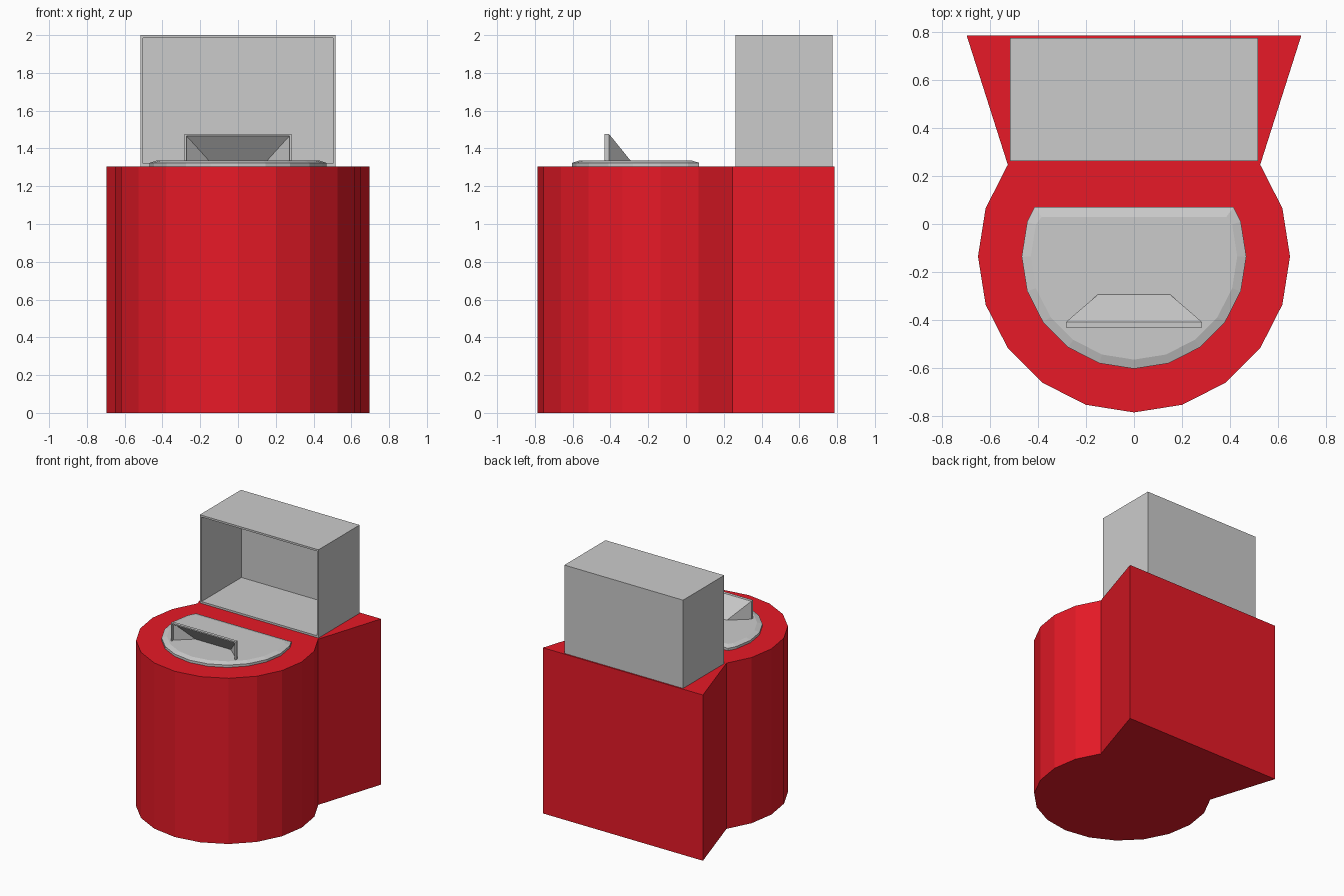
import bpy, bmesh
from math import sin, cos, radians

if "Cube" in bpy.data.objects:
    bpy.data.objects.remove(bpy.data.objects["Cube"])

CY = -0.135   # centre of the round front section
TOP = 1.305   # height of the red base


def material(name, rgba):
    m = bpy.data.materials.new(name)
    m.diffuse_color = rgba
    m.use_nodes = True
    m.node_tree.nodes["Principled BSDF"].inputs["Base Color"].default_value = m.diffuse_color
    return m


def make(name, verts, faces, mat=None, wall=0):
    bm = bmesh.new()
    vs = [bm.verts.new(v) for v in verts]
    for f in faces:
        bm.faces.new([vs[i] for i in f])
    bmesh.ops.recalc_face_normals(bm, faces=bm.faces)
    me = bpy.data.meshes.new(name)
    bm.to_mesh(me)
    bm.free()
    ob = bpy.data.objects.new(name, me)
    bpy.context.collection.objects.link(ob)
    if mat:
        me.materials.append(mat)
    if wall:
        s = ob.modifiers.new("wall", 'SOLIDIFY')
        s.thickness, s.offset, s.use_even_offset = wall, -1, True
    return ob


def loft(name, rings, mat=None):
    # stacked outlines with the same point count, capped at both ends
    n = len(rings[0])
    faces = [list(range(n)), list(range((len(rings) - 1) * n, len(rings) * n))]
    for k in range(len(rings) - 1):
        for i in range(n):
            j = (i + 1) % n
            faces.append([k*n + i, k*n + j, (k+1)*n + j, (k+1)*n + i])
    return make(name, [p for r in rings for p in r], faces, mat)


def arc(radius, steps):
    # front arc of a 20-sided circle, left to right
    return [(radius * sin(radians(18 * k)), CY - radius * cos(radians(18 * k)))
            for k in range(-steps, steps + 1)]


# base: round front flaring to a wide flat back
red = material("red", (0.8, 0.01, 0.02, 1))
outline = arc(0.65, 7) + [(0.697, 0.785), (-0.697, 0.785)]
loft("base", [[(x, y, z) for x, y in outline] for z in (0, TOP)], red)


# lid: D-shaped plate with a gently bevelled top
def lid_ring(radius, half_back, back, z):
    pts = arc(radius, 6) + [(half_back, back), (-half_back, back)]
    return [(x, y, z) for x, y in pts]


loft("lid", [lid_ring(0.468, 0.415, 0.07, TOP),
             lid_ring(0.468, 0.415, 0.07, 1.324),
             lid_ring(0.43, 0.385, 0.03, 1.336)])

# handle: open-fronted scoop with a square rim
W, N, Z0, Z1 = 0.283, 0.145, 1.33, 1.477
frames = [(x, y, z) for y in (-0.432, -0.408)
          for x, z in ((-W, Z0), (-W, Z1), (W, Z1), (W, Z0))]
make("scoop_handle", frames + [(-N, -0.289, Z0), (N, -0.289, Z0)],
     [(0, 1, 5, 4), (1, 2, 6, 5), (2, 3, 7, 6),
      (4, 5, 8), (5, 6, 9, 8), (6, 7, 9)], wall=0.01)

# rear box: open at the front
X, F, B = 0.517, 0.263, 0.775
make("rear_box", [(x, y, z) for y in (F, B)
                  for x, z in ((-X, TOP), (X, TOP), (X, 2), (-X, 2))],
     [(4, 5, 6, 7), (0, 1, 5, 4), (1, 2, 6, 5), (2, 3, 7, 6), (3, 0, 4, 7)],
     wall=0.015)
